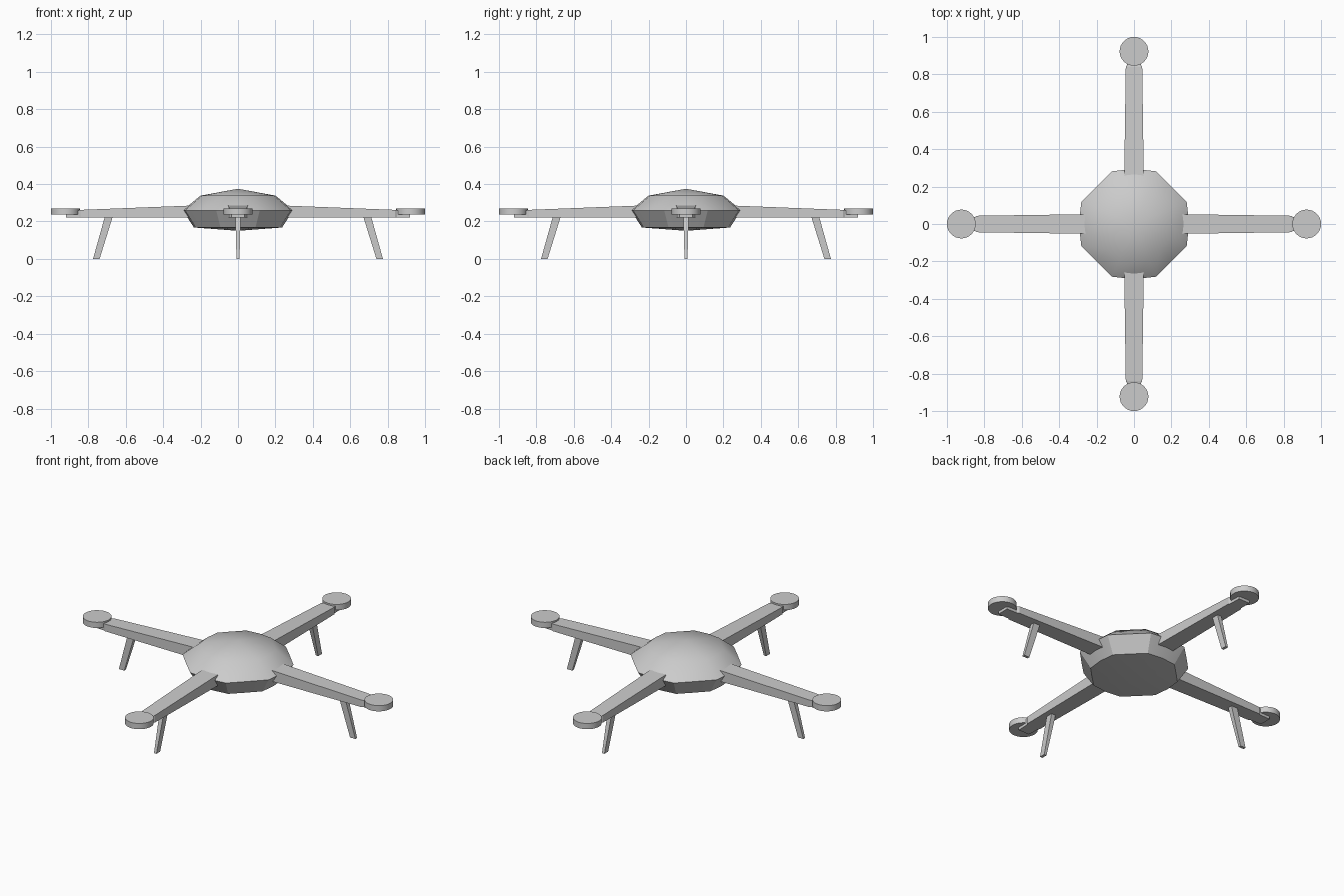
import bpy, bmesh
from math import pi, sin, cos
from mathutils import Matrix

old = bpy.data.objects.get("Cube")
if old:
    bpy.data.objects.remove(old)

grey = bpy.data.materials.new("light_grey")
grey.use_nodes = True
colour = (0.6, 0.6, 0.6, 1)
grey.diffuse_color = colour
grey.node_tree.nodes["Principled BSDF"].inputs["Base Color"].default_value = colour


def finish(name, bm, turn=0, smooth=False):
    bmesh.ops.recalc_face_normals(bm, faces=bm.faces)
    bm.transform(Matrix.Rotation(turn, 4, "Z"))
    mesh = bpy.data.meshes.new(name)
    bm.to_mesh(mesh)
    bm.free()
    mesh.materials.append(grey)
    obj = bpy.data.objects.new(name, mesh)
    bpy.context.collection.objects.link(obj)
    if smooth:
        bpy.ops.object.select_all(action="DESELECT")
        obj.select_set(True)
        bpy.context.view_layer.objects.active = obj
        bpy.ops.object.shade_smooth_by_angle(angle=pi / 6)


def loft(bm, loops):
    """Skin a list of equal vertex loops and return them."""
    rows = [[bm.verts.new(p) for p in loop] for loop in loops]
    n = len(rows[0])
    for a, b in zip(rows, rows[1:]):
        for i in range(n):
            j = (i + 1) % n
            bm.faces.new((a[i], a[j], b[j], b[i]))
    return rows


def bar(name, sections, turn):
    """Closed four-sided bar; each section is four points."""
    bm = bmesh.new()
    rows = loft(bm, sections)
    bm.faces.new(rows[0])
    bm.faces.new(rows[-1])
    finish(name, bm, turn)


# Body: faceted, slightly squared shell with a low peak above and below
radii = (0.295, 0.305, 0.283, 0.305)
bm = bmesh.new()
rings = [[(s * radii[i % 4] * cos(i * pi / 8), s * radii[i % 4] * sin(i * pi / 8), z)
          for i in range(16)] for s, z in ((0.8, 0.168), (1, 0.26), (0.68, 0.338))]
rows = loft(bm, rings)
for row, z in ((rows[0], 0.15), (rows[-1], 0.375)):
    tip = bm.verts.new((0, 0, z))
    for i in range(16):
        bm.faces.new((row[i], row[(i + 1) % 16], tip))
finish("body_shell", bm, smooth=True)

# Four identical arms, each with a motor disc and a splayed leg
for k, side in enumerate(("left", "back", "right", "front")):
    turn = k * pi / 2

    # Tapered arm: distance, half width, top height
    bar(side + "_arm", [[(x, -w, 0.22), (x, w, 0.22), (x, w, top), (x, -w, top)]
                        for x, w, top in ((0.2, 0.053, 0.287), (0.84, 0.044, 0.262),
                                          (0.85, 0.038, 0.26), (0.92, 0.036, 0.25))], turn)

    # Round motor disc
    bm = bmesh.new()
    bmesh.ops.create_cone(bm, cap_ends=True, segments=32, radius1=0.077, radius2=0.077,
                          depth=0.034, matrix=Matrix.Translation((0.923, 0, 0.253)))
    finish(side + "_motor_disc", bm, turn, smooth=True)

    # Leg: inner edge, outer edge, half width, height
    bar(side + "_leg", [[(a, -w, z), (b, -w, z), (b, w, z), (a, w, z)]
                        for a, b, w, z in ((0.74, 0.775, 0.008, 0),
                                           (0.67, 0.712, 0.014, 0.225))], turn)
